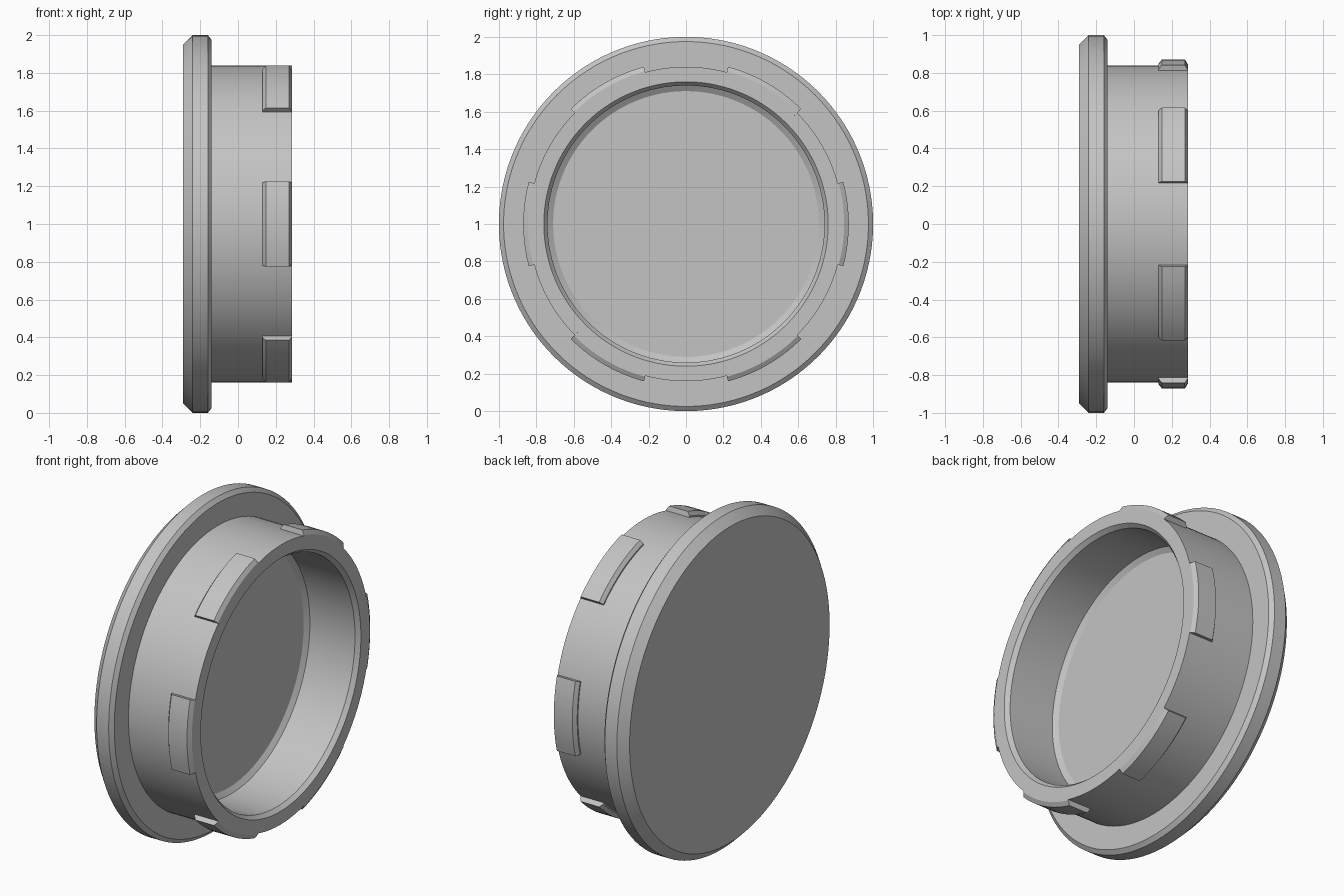
import bpy
import bmesh
from math import sin, cos, radians, tau

cube = bpy.data.objects.get("Cube")
if cube:
    bpy.data.objects.remove(cube, do_unlink=True)

grey = bpy.data.materials.new("plain grey")
grey.use_nodes = True
grey.diffuse_color = (0.55, 0.55, 0.55, 1)
grey.node_tree.nodes["Principled BSDF"].inputs["Base Color"].default_value = (0.55, 0.55, 0.55, 1)


def ring_point(x, r, a):
    """Point at radius r and angle a around the x axis, lifted to stand on the ground."""
    return (x, r * cos(a), 1 + r * sin(a))


def finish(bm, name):
    bmesh.ops.recalc_face_normals(bm, faces=bm.faces)
    mesh = bpy.data.meshes.new(name)
    bm.to_mesh(mesh)
    bm.free()
    obj = bpy.data.objects.new(name, mesh)
    bpy.context.collection.objects.link(obj)
    mesh.materials.append(grey)
    bpy.ops.object.select_all(action="DESELECT")
    obj.select_set(True)
    bpy.context.view_layer.objects.active = obj
    bpy.ops.object.shade_smooth_by_angle(angle=radians(20))
    return obj


def turned_body(name, profile, steps=120):
    """Lathe an open (x, radius) profile around the x axis and cap both ends."""
    bm = bmesh.new()
    rings = [[bm.verts.new(ring_point(x, r, tau * i / steps)) for i in range(steps)]
             for x, r in profile]
    for a, b in zip(rings, rings[1:]):
        for i in range(steps):
            j = (i + 1) % steps
            bm.faces.new((a[i], a[j], b[j], b[i]))
    bm.faces.new(rings[0])
    bm.faces.new(rings[-1])
    return finish(bm, name)


def swept_tab(name, section, middle, half=15, steps=10):
    """Sweep a closed (x, radius) section through a short arc."""
    bm = bmesh.new()
    slices = []
    for i in range(steps + 1):
        a = radians(middle - half + 2 * half * i / steps)
        slices.append([bm.verts.new(ring_point(x, r, a)) for x, r in section])
    n = len(section)
    for a, b in zip(slices, slices[1:]):
        for i in range(n):
            j = (i + 1) % n
            bm.faces.new((a[i], a[j], b[j], b[i]))
    bm.faces.new(slices[0])
    bm.faces.new(slices[-1])
    return finish(bm, name)


# Flanged cap: bevelled disc, tube wall, rim and recessed floor
turned_body("cap_body", [
    (-0.29, 0.95), (-0.24, 1.0), (-0.16, 1.0), (-0.14, 0.975),
    (-0.14, 0.84), (0.285, 0.84), (0.285, 0.76), (0.26, 0.74),
    (-0.04, 0.74), (-0.06, 0.71)])

# Six snap tabs around the rim
tab_section = [(0.13, 0.82), (0.13, 0.848), (0.147, 0.87),
               (0.27, 0.87), (0.285, 0.845), (0.285, 0.82)]
for k in range(6):
    swept_tab(f"snap_tab_{k + 1}", tab_section, 60 * k)
